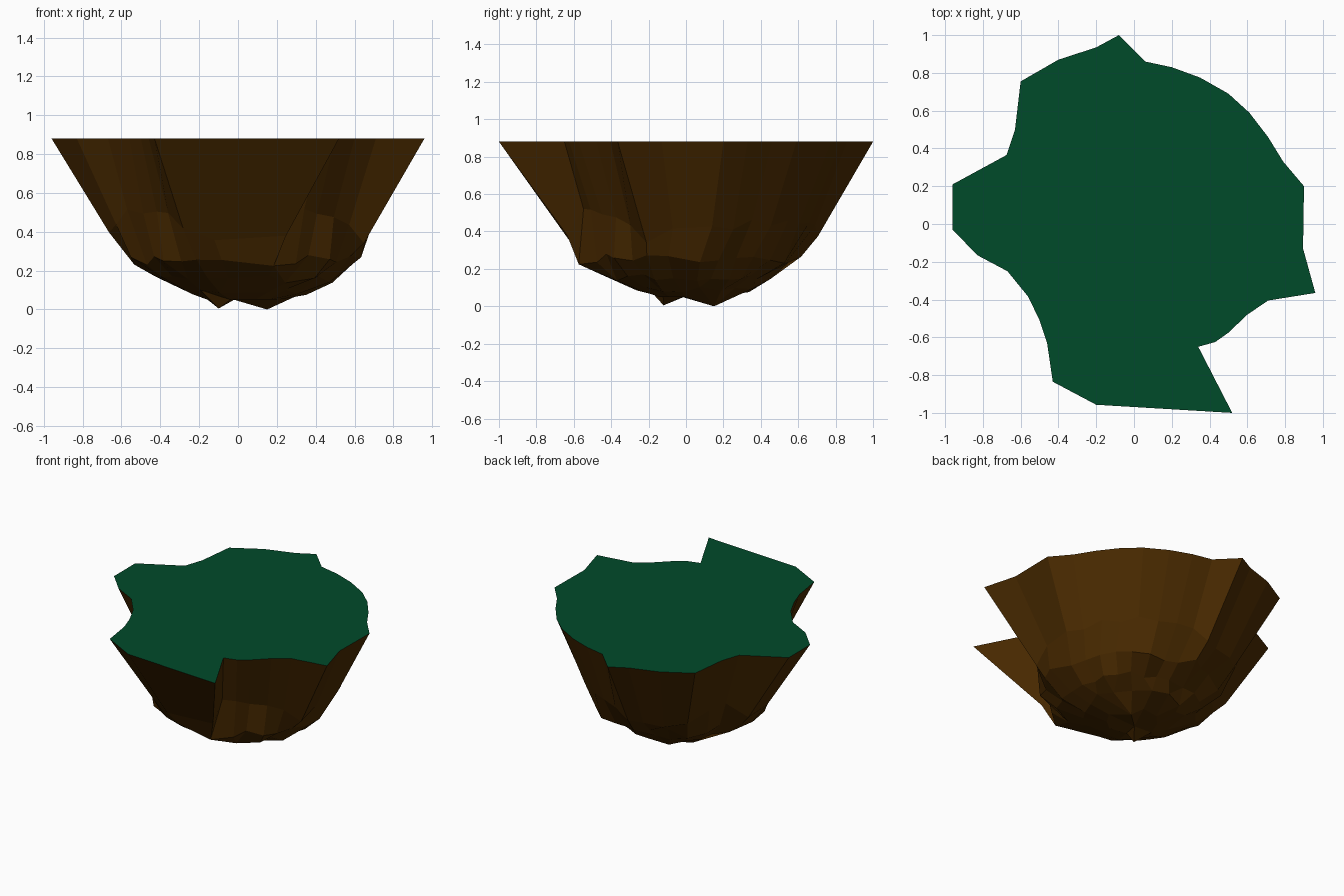
import bpy, bmesh, math, random

if "Cube" in bpy.data.objects:
    bpy.data.objects.remove(bpy.data.objects["Cube"])

random.seed(11)

def material(name, rgb):
    m = bpy.data.materials.new(name)
    m.diffuse_color = (*rgb, 1)
    m.use_nodes = True
    m.node_tree.nodes["Principled BSDF"].inputs["Base Color"].default_value = m.diffuse_color
    return m

grass = material("grass green", (0.0, 0.07, 0.023))
earth = material("earth brown", (0.068, 0.023, 0.0))

# Shoreline of the flat top, clockwise from the back point
SHORE = [(-.08, 1), (.06, .86), (.2, .83), (.35, .775), (.5, .69), (.61, .59),
         (.71, .46), (.79, .33), (.9, .2), (.895, -.13), (.96, -.365), (.71, -.405),
         (.6, -.48), (.5, -.575), (.43, -.625), (.34, -.65), (.52, -1), (-.2, -.957),
         (-.43, -.835), (-.46, -.63), (-.5, -.51), (-.56, -.385), (-.67, -.25),
         (-.83, -.165), (-.96, -.03), (-.96, .21), (-.675, .365), (-.63, .5),
         (-.6, .755), (-.4, .87), (-.2, .935)]
TOP = 0.88
N = len(SHORE)

# Rock rings under the wall: height, radius, share of shore shape,
# height jitter, centre x, centre y
RINGS = [(.25, .575, .12, .03, .035, .0),
         (.155, .45, .06, .02, .04, .0),
         (.09, .32, .0, .015, .05, .03),
         (.05, .18, .0, .0, .03, .02)]
# Low knobs of the base: x, y, depth
KNOBS = [(.15, .15, .05), (-.1, -.12, .045)]

def build(name, mat, bm):
    me = bpy.data.meshes.new(name)
    bm.to_mesh(me)
    bm.free()
    me.materials.append(mat)
    bpy.context.collection.objects.link(bpy.data.objects.new(name, me))

def bridge(bm, upper, lower):
    for i in range(N):
        j = (i + 1) % N
        bm.faces.new((upper[i], upper[j], lower[j], lower[i]))

# Grass: one flat face
bm = bmesh.new()
bm.faces.new([bm.verts.new((x, y, TOP)) for x, y in reversed(SHORE)])
build("grass_top", grass, bm)

# Rock underside
bm = bmesh.new()
loops = [[bm.verts.new((x, y, TOP)) for x, y in SHORE]]
polar = []
for i, (x, y) in enumerate(SHORE):
    own = math.atan2(y, x)
    even = math.radians(94.6) - i * math.tau / N
    diff = (even - own + math.pi) % math.tau - math.pi
    polar.append((own, diff, math.hypot(x, y)))

# Upper wall: headlands reach further down than the bays before it breaks
ring = []
for own, diff, far in polar:
    a = own + .3 * diff
    r = .62 + .2 * (far - .71) + random.uniform(-.015, .015)
    z = .52 - .15 * min(1, max(0, (far - .72) / .25)) + random.uniform(-.03, .03)
    ring.append(bm.verts.new((.02 + r * math.cos(a), .03 + r * math.sin(a), z)))
loops.append(ring)

# Rough rounded lower rock
for z, rad, keep, jit, cx, cy in RINGS:
    ring = []
    for own, diff, far in polar:
        a = own + .45 * diff
        r = rad + keep * (far - .88) + random.uniform(-.03, .03)
        ring.append(bm.verts.new((cx + r * math.cos(a), cy + r * math.sin(a),
                                  z + random.uniform(-jit, jit))))
    loops.append(ring)
for upper, lower in zip(loops, loops[1:]):
    bridge(bm, upper, lower)
centre = bm.verts.new((-.02, -.02, .05))
for i in range(N):
    bm.faces.new((loops[-1][i], loops[-1][(i + 1) % N], centre))

# Merge close points into bigger, irregular facets
bmesh.ops.remove_doubles(bm, verts=[v for r in loops[2:] for v in r], dist=.085)

# Pull the two knobs down to the ground
for kx, ky, depth in KNOBS:
    v = min((v for v in bm.verts if v.co.z < .2 and v is not centre),
            key=lambda v: math.hypot(v.co.x - kx, v.co.y - ky))
    v.co = (kx, ky, .05 - depth)
bmesh.ops.recalc_face_normals(bm, faces=bm.faces)
if sum(f.normal.z * f.calc_area() for f in bm.faces) > 0:
    bmesh.ops.reverse_faces(bm, faces=bm.faces)
build("rock_underside", earth, bm)
